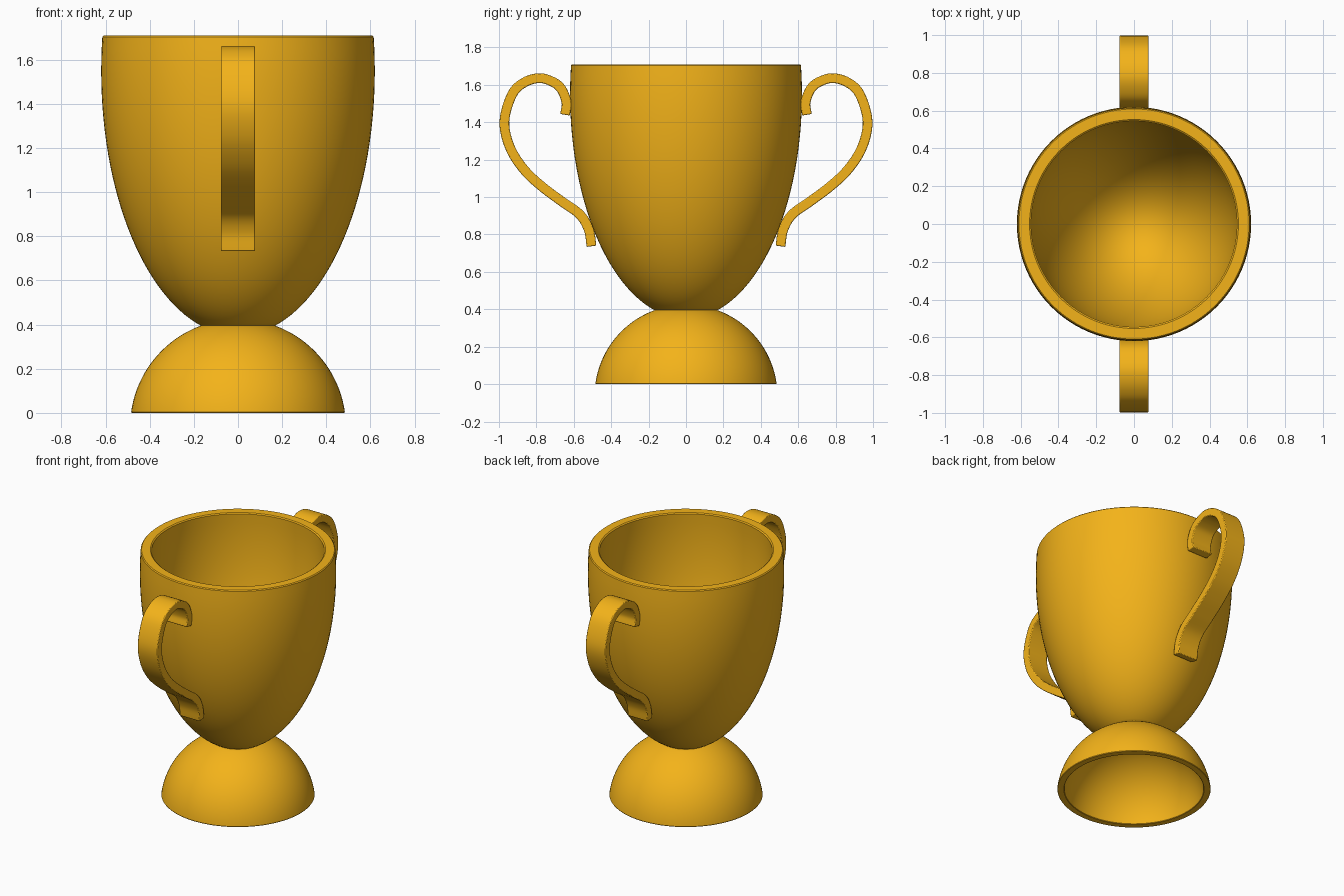
import bpy, bmesh
from math import sin, cos, pi, acos
from mathutils import Vector

if "Cube" in bpy.data.objects:
    bpy.data.objects.remove(bpy.data.objects["Cube"])

gold = bpy.data.materials.new("gold")
gold.diffuse_color = (0.9, 0.45, 0.01, 1)
gold.use_nodes = True
gold.node_tree.nodes["Principled BSDF"].inputs["Base Color"].default_value = gold.diffuse_color


def finish(name, bm, angle=0.6):
    bmesh.ops.recalc_face_normals(bm, faces=bm.faces)
    mesh = bpy.data.meshes.new(name)
    bm.to_mesh(mesh)
    bm.free()
    mesh.materials.append(gold)
    ob = bpy.data.objects.new(name, mesh)
    bpy.context.collection.objects.link(ob)
    bpy.context.view_layer.objects.active = ob
    ob.select_set(True)
    bpy.ops.object.shade_smooth_by_angle(angle=angle)
    ob.select_set(False)
    return ob


def lathe(name, profile, n=96):
    """Revolve (radius, z) points; end points on the axis merge into one."""
    bm = bmesh.new()
    vs = [bm.verts.new((r, 0, z)) for r, z in profile]
    es = [bm.edges.new(p) for p in zip(vs, vs[1:])]
    bmesh.ops.spin(bm, geom=vs + es, cent=(0, 0, 0), axis=(0, 0, 1),
                   angle=2 * pi, steps=n)
    bmesh.ops.remove_doubles(bm, verts=bm.verts, dist=1e-4)
    return finish(name, bm)


def arc(a, b, cz, z0, z1, n=32):
    """Points on an ellipse (radius a, height b, centre height cz) from z0 to z1."""
    t0, t1 = (acos(max(-1, min(1, (z - cz) / b))) for z in (z0, z1))
    ts = [t0 + (t1 - t0) * i / n for i in range(n + 1)]
    return [(max(0, a * sin(t)), cz + b * cos(t)) for t in ts]


# Bowl: outer shell, rim with a tiny chamfer, inner shell
lathe("bowl", [(0, 0.392)] + arc(0.62, 1.2, 1.55, 0.392, 1.704)
      + [(0.609, 1.71), (0.553, 1.71)] + arc(0.55, 1.13, 1.55, 1.704, 0.42))

# Hollow domed foot
lathe("foot", [(0, 0.395)] + arc(0.489, 0.489, -0.064, 0.395, 0.004)
      + [(0.482, 0), (0.443, 0)] + arc(0.445, 0.445, -0.064, 0.003, 0.381))

# Handle centre line (y, z), from the curl down to the lower joint
PATH = [(0.647, 1.44), (0.639, 1.505), (0.668, 1.58), (0.717, 1.618), (0.786, 1.636),
        (0.866, 1.612), (0.93, 1.548), (0.971, 1.404), (0.941, 1.265), (0.866, 1.147),
        (0.77, 1.056), (0.663, 0.976), (0.567, 0.906), (0.52, 0.826), (0.505, 0.737)]


def smooth_path(pts, n=6):
    p = [Vector(q) for q in pts]
    p = [2 * p[0] - p[1]] + p + [2 * p[-1] - p[-2]]
    out = []
    for a, b, c, d in zip(p, p[1:], p[2:], p[3:]):
        for i in range(n):
            t = i / n
            out.append(0.5 * (2 * b + (c - a) * t + (2 * a - 5 * b + 4 * c - d) * t * t
                              + (3 * b - a - 3 * c + d) * t ** 3))
    return out + [p[-2]]


# Handles: flat ribbons with softened edges, one on each side
line = smooth_path(PATH)
for name, side in (("back_handle", 1), ("front_handle", -1)):
    bm = bmesh.new()
    rings = []
    for i, p in enumerate(line):
        t = (line[min(i + 1, len(line) - 1)] - line[max(i - 1, 0)]).normalized()
        nrm = Vector((-t.y, t.x)) * 0.026
        rings.append([bm.verts.new((x, side * (p + s * nrm).x, (p + s * nrm).y))
                      for x, s in ((-0.077, -1), (0.077, -1), (0.077, 1), (-0.077, 1))])
    for r, q in zip(rings, rings[1:]):
        for k in range(4):
            bm.faces.new((r[k], r[(k + 1) % 4], q[(k + 1) % 4], q[k]))
    bm.faces.new(rings[0])
    bm.faces.new(rings[-1])
    ob = finish(name, bm)
    bev = ob.modifiers.new("soft_edges", 'BEVEL')
    bev.width = 0.005
    bev.segments = 2
    bev.limit_method = 'ANGLE'
    bev.angle_limit = 1.0
